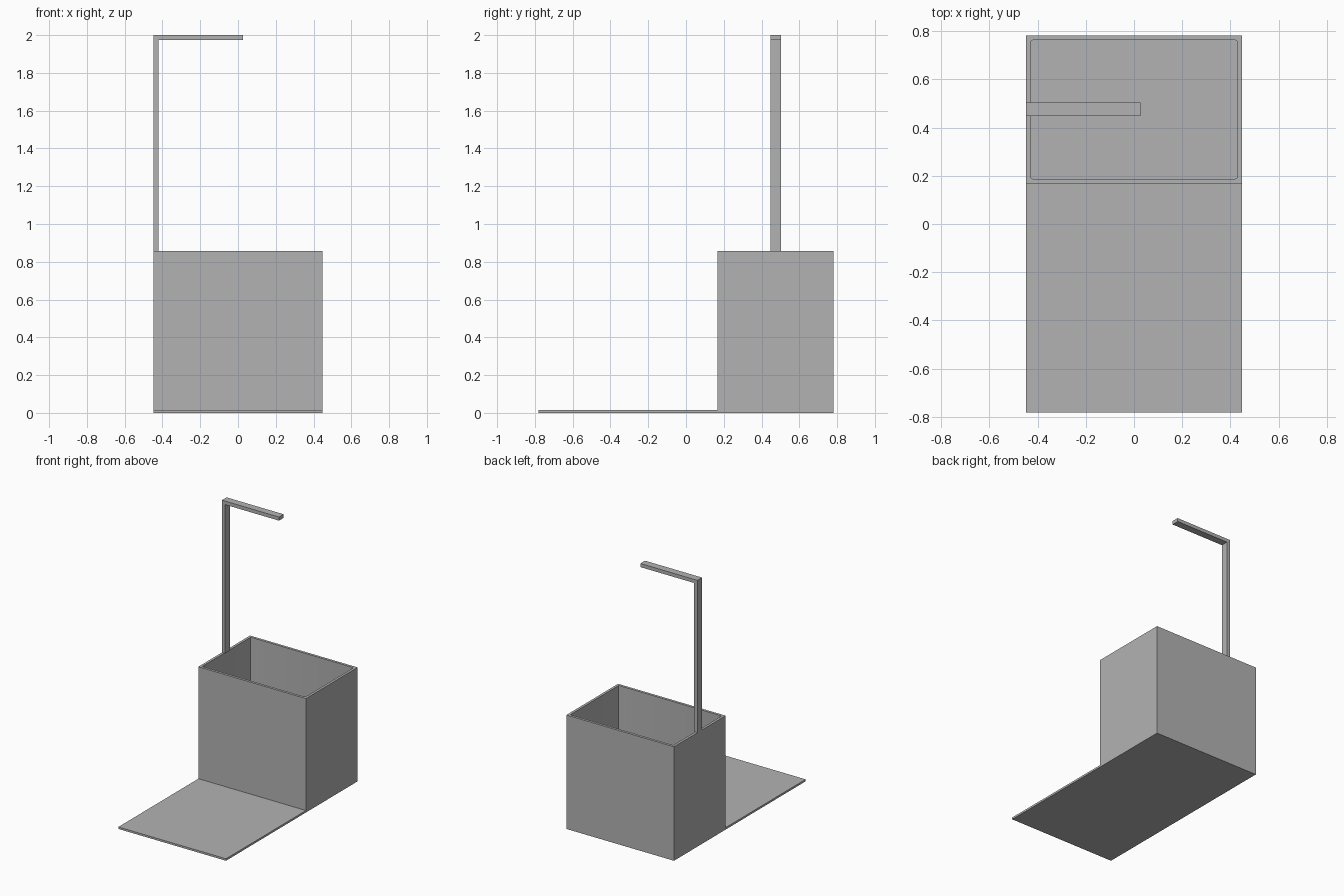
import bpy, bmesh
from mathutils import Vector

if "Cube" in bpy.data.objects:
    bpy.data.objects.remove(bpy.data.objects["Cube"], do_unlink=True)

grey = bpy.data.materials.new("plain grey")
grey.use_nodes = True
grey.diffuse_color = (0.45, 0.45, 0.45, 1)
grey.node_tree.nodes["Principled BSDF"].inputs["Base Color"].default_value = (0.45, 0.45, 0.45, 1)

HALF_X, HALF_Y, HEIGHT = 0.447, 0.781, 2.0
WALL, PLATE = 0.027, 0.015
BIN_FRONT, BIN_TOP = 0.168, 0.856
POST_Y = (0.448, 0.503)


def block_mesh(low, high):
    """bmesh block spanning two opposite corners"""
    bm = bmesh.new()
    bmesh.ops.create_cube(bm, size=1)
    low, high = Vector(low), Vector(high)
    for v in bm.verts:
        v.co = (low + high) / 2 + v.co * (high - low)
    return bm


def finish(name, bm):
    mesh = bpy.data.meshes.new(name)
    bmesh.ops.recalc_face_normals(bm, faces=bm.faces)
    bm.to_mesh(mesh)
    bm.free()
    mesh.materials.append(grey)
    obj = bpy.data.objects.new(name, mesh)
    bpy.context.collection.objects.link(obj)
    return obj


# Thin floor plate in front of the bin
finish("floor_plate", block_mesh((-HALF_X, -HALF_Y, 0), (HALF_X, BIN_FRONT, PLATE)))

# Open bin: inset the top, sink it to the floor, soften the inner corners
bm = block_mesh((-HALF_X, BIN_FRONT, 0), (HALF_X, HALF_Y, BIN_TOP))
top = max(bm.faces, key=lambda f: f.calc_center_median().z)
bmesh.ops.inset_region(bm, faces=[top], thickness=WALL)
inner = bmesh.ops.extrude_discrete_faces(bm, faces=[top])["faces"][0]
for v in inner.verts:
    v.co.z = PLATE
upright = [e for v in inner.verts for e in v.link_edges
           if abs(e.verts[0].co.z - e.verts[1].co.z) > 0.1]
bmesh.ops.bevel(bm, geom=upright, offset=0.008, segments=3, profile=0.5, affect='EDGES')
bin_obj = finish("open_bin", bm)
bpy.context.view_layer.objects.active = bin_obj
bin_obj.select_set(True)
bpy.ops.object.shade_smooth_by_angle()

# Bent pole: post on the right wall, its top extruded sideways as an arm
bm = block_mesh((-HALF_X, POST_Y[0], BIN_TOP), (WALL - HALF_X, POST_Y[1], HEIGHT))
bmesh.ops.bisect_plane(bm, geom=bm.verts[:] + bm.edges[:] + bm.faces[:],
                       plane_co=(0, 0, HEIGHT - WALL), plane_no=(0, 0, 1))
elbow = next(f for f in bm.faces if f.normal.x > 0.9
             and f.calc_center_median().z > HEIGHT - WALL)
arm_end = bmesh.ops.extrude_discrete_faces(bm, faces=[elbow])["faces"][0]
for v in arm_end.verts:
    v.co.x = 0.027
finish("pole_with_arm", bm)
